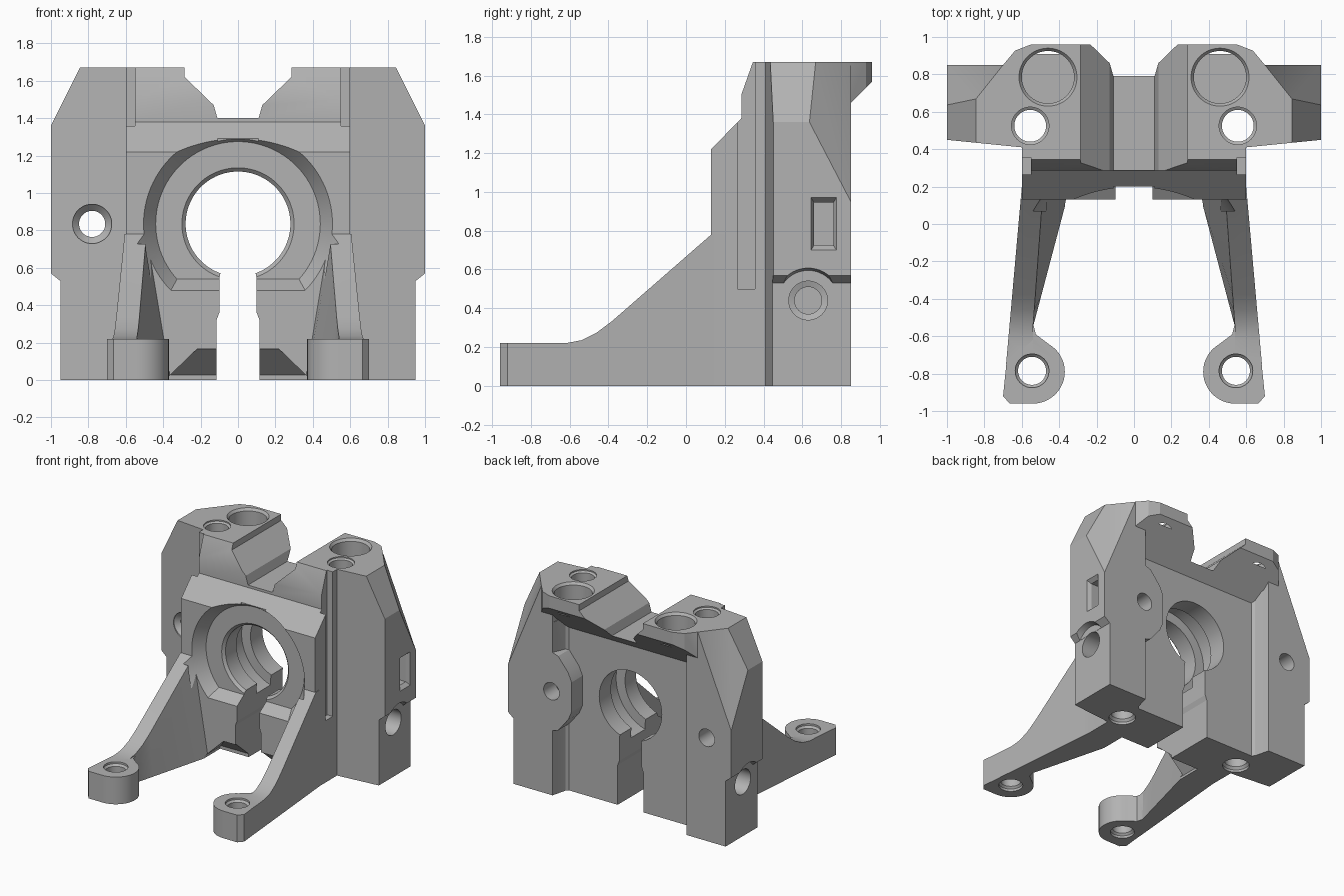
import bpy, bmesh
from math import cos, sin, pi, radians
from mathutils import Vector, Matrix

if "Cube" in bpy.data.objects:
    bpy.data.objects.remove(bpy.data.objects["Cube"], do_unlink=True)

grey = bpy.data.materials.new("plain_grey")
grey.use_nodes = True
grey.diffuse_color = (0.45, 0.45, 0.45, 1)
grey.node_tree.nodes["Principled BSDF"].inputs["Base Color"].default_value = grey.diffuse_color


def finish(name, bm):
    bmesh.ops.recalc_face_normals(bm, faces=bm.faces)
    mesh = bpy.data.meshes.new(name)
    bm.to_mesh(mesh)
    bm.free()
    mesh.materials.append(grey)
    obj = bpy.data.objects.new(name, mesh)
    bpy.context.collection.objects.link(obj)
    return obj


def loft(sections):
    """Skin closed rings of equal length and cap both ends."""
    bm = bmesh.new()
    rings = [[bm.verts.new(p) for p in ring] for ring in sections]
    for a, b in zip(rings, rings[1:]):
        for i in range(len(a)):
            j = (i + 1) % len(a)
            bm.faces.new((a[i], a[j], b[j], b[i]))
    bm.faces.new(rings[0])
    bm.faces.new(rings[-1])
    return bm


def prism(points, axis, lo, hi):
    """Extrude a flat outline along x, y or z."""
    place = {"x": lambda p, t: (t, p[0], p[1]),
             "y": lambda p, t: (p[0], t, p[1]),
             "z": lambda p, t: (p[0], p[1], t)}[axis]
    return loft([[place(p, t) for p in points] for t in (lo, hi)])


def box(x0, x1, y0, y1, z0, z1):
    return prism([(x0, y0), (x1, y0), (x1, y1), (x0, y1)], "z", z0, z1)


def turned(centre, axis, steps, sides=64):
    """Solid of revolution; steps are (radius, distance along axis)."""
    turn = Vector((0, 0, 1)).rotation_difference(Vector(axis)).to_matrix()
    return loft([[Vector(centre) + turn @ Vector((r * cos(2 * pi * i / sides),
                 r * sin(2 * pi * i / sides), t)) for i in range(sides)]
                 for r, t in steps])


def slice_off(bm, point, normal):
    bmesh.ops.bisect_plane(bm, geom=bm.verts[:] + bm.edges[:] + bm.faces[:],
                           plane_co=point, plane_no=normal, clear_outer=True)
    bmesh.ops.holes_fill(bm, edges=[e for e in bm.edges if e.is_boundary], sides=0)
    return bm


def combine(bm, operation):
    tool = finish("tool", bm)
    tool.hide_render = True
    mod = body.modifiers.new("shape", "BOOLEAN")
    mod.operation, mod.object, mod.solver = operation, tool, "EXACT"
    bpy.context.view_layer.objects.active = body
    bpy.ops.object.modifier_apply(modifier=mod.name)
    bpy.data.objects.remove(tool, do_unlink=True)


def add(bm):
    combine(bm, "UNION")


def cut(bm):
    combine(bm, "DIFFERENCE")


# Central block with stepped, sloping front
body = finish("bracket_body", prism(
    [(0.13, 0), (0.13, 1.22), (0.285, 1.38), (0.285, 1.5), (0.345, 1.67),
     (0.71, 1.67), (0.71, 0)], "x", -0.6, 0.6))

# Overhanging rear lip with clipped corners
lip = prism([(0.6, 1.67), (0.96, 1.67), (0.96, 1.57), (0.7, 1.31), (0.6, 1.31)],
            "x", -0.72, 0.72)
for s in (-1, 1):
    slice_off(lip, (s * 0.55, 0.96, 0), (s * 0.05, 0.13, 0))
    slice_off(lip, (s * 0.65, 0.91, 0), (s * 0.12, 0.10, 0))
add(lip)

for s in (-1, 1):
    # Side wing with bevelled shoulder
    wing = prism([(s * 0.56, 0), (s * 0.95, 0), (s * 0.95, 0.53), (s, 0.57),
                  (s, 1.36), (s * 0.845, 1.67), (s * 0.56, 1.67)], "y", 0.41, 0.85)
    for v in wing.verts:
        if v.co.y < 0.5:
            v.co.y += 0.1 * (abs(v.co.x) - 0.6)
        elif abs(v.co.x) < 0.57:
            v.co.x, v.co.y = s * 0.6, 0.85
    slice_off(wing, (s, 0.85, 0.95), (s * 0.072, 0.0576, 0.03))
    add(wing)
    # Fillet strip between wing and recessed back wall
    add(prism([(s * 0.54, 0.7), (s * 0.57, 0.73), (s * 0.6, 0.849), (s * 0.64, 0.849),
               (s * 0.64, 0.6), (s * 0.54, 0.6)], "z", 0.0, 1.4))

    # Sloping leg, flared at its base toward the block
    leg = []
    for y, top in ((-0.75, 0.22), (-0.62, 0.22), (-0.54, 0.235), (-0.46, 0.275),
                   (-0.38, 0.335), (0.13, 0.78), (0.2, 0.78)):
        f = max(0, min(1, (y + 0.55) / 0.68))
        outer = 0.684 - 0.078 * (y + 0.75) / 0.88
        leg.append([(s * outer, y, 0), (s * outer, y, top),
                    (s * (0.54 - 0.05 * f), y, top), (s * (0.54 - 0.18 * f), y, 0)])
    add(loft(leg))
    # Foot pad: round inside, square outside, filleted into the leg
    pad = [(0.54 + 0.17 * cos(a), -0.79 + 0.17 * sin(a))
           for a in [radians(270 - 7.5 * i) for i in range(21)]]
    pad += [(0.525, -0.59), (0.54, -0.53), (0.66, -0.53), (0.7, -0.92), (0.665, -0.96)]
    add(prism([(s * x, y) for x, y in pad], "z", 0, 0.22))

# Rear boss on one wing
add(prism([(0.64, 1.17), (0.55, 1.14), (0.46, 1.03), (0.43, 0.96), (0.43, 0.72),
           (0.46, 0.65), (0.55, 0.54), (0.64, 0.51)], "y", 0.65, 0.85))

# Saddle notch across the top, with a sloping front lip
cut(prism([(-0.285, 1.8), (-0.285, 1.62), (-0.13, 1.47), (-0.11, 1.4), (0.11, 1.4),
           (0.13, 1.47), (0.285, 1.62), (0.285, 1.8)], "y", 0, 1.1))
cut(box(-0.11, 0.11, 0, 0.2, 1.2, 1.5))

# Main bore, inner cavity and the flat-bottomed front counterbore
bore = (0, 0, 0.835)
cut(turned(bore, (0, 1, 0), ((0.28, 0), (0.28, 1)), 96))
cut(turned(bore, (0, 1, 0), ((0.36, 0.38), (0.36, 0.56)), 96))
front = turned(bore, (0, 1, 0), ((0.55, 0.07), (0.505, 0.13), (0.44, 0.22)), 96)
cut(slice_off(front, (0, 0.13, 0.48), (0, 0.55, -0.83)))
cut(turned(bore, (0, 1, 0), ((0.30, 0.2), (0.30, 0.22), (0.28, 0.24)), 96))

# Clamp slot under the bore, wider at the foot
cut(prism([(-0.115, -0.1), (0.115, -0.1), (0.115, 0.32), (0.1, 0.36),
           (0.1, 0.54), (0.085, 0.62), (-0.085, 0.62), (-0.1, 0.54),
           (-0.1, 0.36), (-0.115, 0.32)], "y", 0, 1))
# Undercut at the lower front edge
cut(loft([[(-0.37, y, -0.02), (0.37, y, -0.02), (0.37, y, 0.02),
           (0.37 - 0.15 * k, y, 0.02 + 0.145 * k),
           (-0.37 + 0.15 * k, y, 0.02 + 0.145 * k), (-0.37, y, 0.02)]
          for y, k in ((0.1, 1), (0.14, 1), (0.3, 0.05))]))

for s in (-1, 1):
    # Vertical bolt holes, top pockets and foot holes
    cut(turned((s * 0.555, 0.525, 0), (0, 0, 1),
               ((0.1, -0.1), (0.1, 0.02), (0.085, 0.04), (0.085, 1.65),
                (0.1, 1.66), (0.1, 1.8)), 48))
    cut(turned((s * 0.46, 0.785, 0), (0, 0, 1),
               ((0.14, 1.52), (0.14, 1.65), (0.155, 1.67), (0.155, 1.8))))
    cut(turned((s * 0.545, -0.785, 0), (0, 0, 1),
               ((0.09, -0.1), (0.09, 0.02), (0.075, 0.035), (0.075, 0.19),
                (0.09, 0.205), (0.09, 0.3)), 48))
    # Arched relief and blind hole low on the side
    side = (0, 0.63, 0.44)
    cut(turned(side, (s, 0, 0), ((0.155, 0.951), (0.18, 1.05)), 48))
    cut(turned(side, (s, 0, 0), ((0.07, 0.7), (0.07, 0.8), (0.1, 0.81), (0.1, 1.1)), 48))
    # Vertical cable groove beside the block
    cut(box(min(s * 0.55, s * 0.65), max(s * 0.55, s * 0.65), 0.265, 0.355, 0.5, 1.8))

# Round hole through one wing, blind hole in the rear boss
cut(turned((-0.78, 0, 0.835), (0, 1, 0),
           ((0.105, 0.3), (0.105, 0.445), (0.07, 0.48), (0.07, 1)), 48))
cut(turned((0.61, 0, 0.84), (0, 1, 0), ((0.07, 0.7), (0.07, 1)), 48))

# Stepped window pocket on the other wing
cut(loft([[(x, 0.71 - w, 0.835 - h), (x, 0.71 + w, 0.835 - h),
           (x, 0.71 + w, 0.835 + h), (x, 0.71 - w, 0.835 + h)]
          for x, w, h in ((0.9, 0.05, 0.11), (0.97, 0.05, 0.11),
                          (1.0, 0.065, 0.135), (1.1, 0.065, 0.135))]))

# Smooth curved walls while keeping machined edges crisp
bpy.ops.object.select_all(action="DESELECT")
body.select_set(True)
bpy.context.view_layer.objects.active = body
bpy.ops.object.shade_smooth_by_angle(angle=radians(20))
